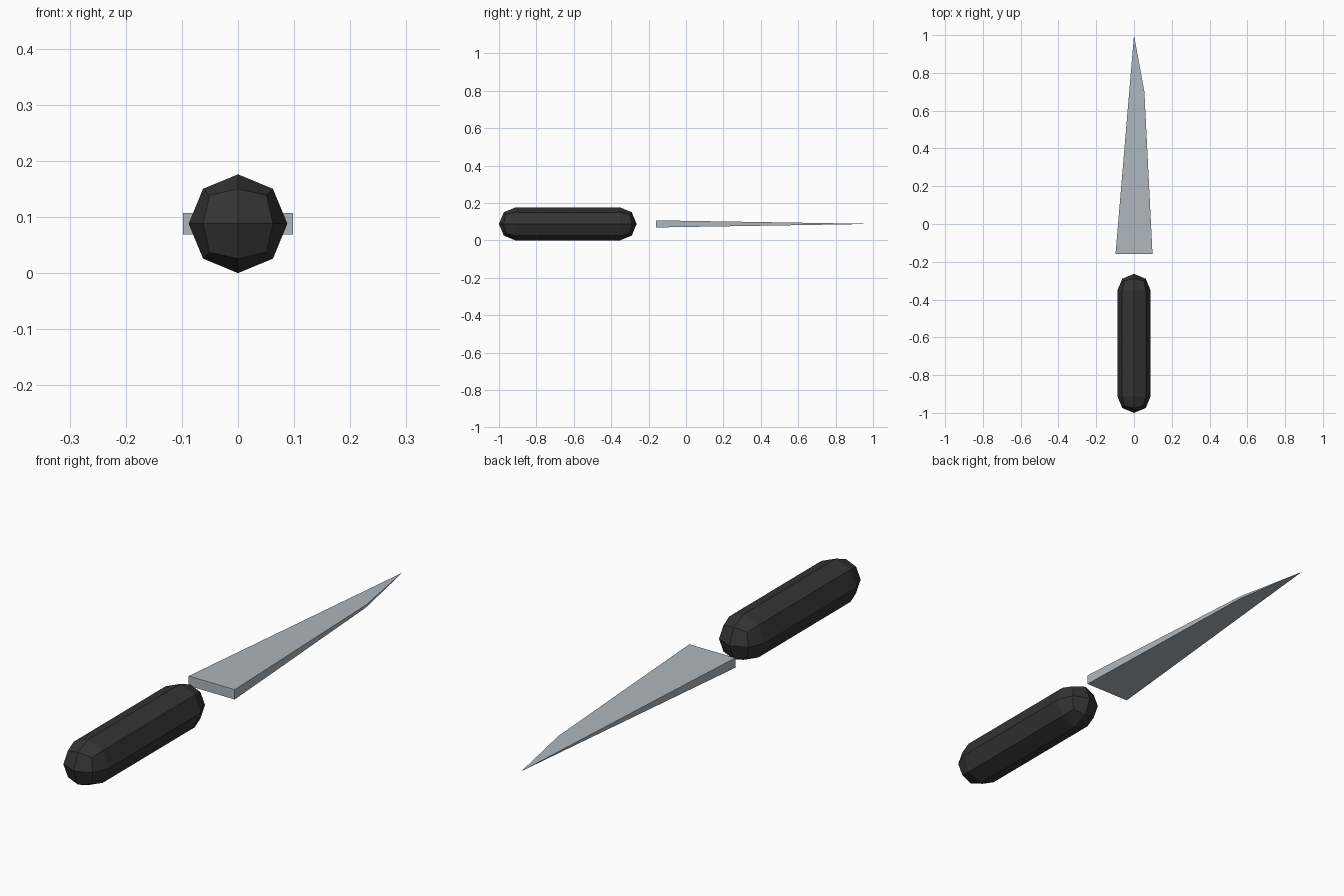
import bpy
import bmesh
from mathutils import Vector

if "Cube" in bpy.data.objects:
    bpy.data.objects.remove(bpy.data.objects["Cube"], do_unlink=True)


def make_material(name, rgb, roughness):
    mat = bpy.data.materials.new(name)
    mat.use_nodes = True
    mat.diffuse_color = (*rgb, 1)
    shader = mat.node_tree.nodes["Principled BSDF"]
    shader.inputs["Base Color"].default_value = (*rgb, 1)
    shader.inputs["Roughness"].default_value = roughness
    return mat


def finish(bm, name, mat):
    bmesh.ops.recalc_face_normals(bm, faces=bm.faces[:])
    mesh = bpy.data.meshes.new(name)
    bm.to_mesh(mesh)
    bm.free()
    mesh.materials.append(mat)
    obj = bpy.data.objects.new(name, mesh)
    bpy.context.collection.objects.link(obj)
    return obj


RADIUS = 0.088      # handle radius, also the height of the centre line
black = make_material("black grip", (0.034, 0.034, 0.034), 0.6)
steel = make_material("steel grey", (0.42, 0.47, 0.51), 0.4)

# Handle: a cut cube rounded into a sphere, its two halves pulled apart
bm = bmesh.new()
bmesh.ops.create_cube(bm, size=2)
for point, normal in (((0, 0, 0), (1, 0, 0)), ((0, 0, 0), (0, 0, 1)),
                      ((0, -0.5, 0), (0, 1, 0)), ((0, 0.5, 0), (0, 1, 0))):
    bmesh.ops.bisect_plane(bm, geom=bm.verts[:] + bm.edges[:] + bm.faces[:],
                           plane_co=point, plane_no=normal)
for v in bm.verts:
    side = 1 if v.co.y > 0 else -1
    if abs(v.co.y) < 0.9:
        v.co.y = 0
    v.co = v.co.normalized() * RADIUS
    v.co.y += side * 0.28
handle = finish(bm, "handle", black)
handle.location = (0, -0.632, RADIUS)

# Blade: a flat outline whose thickness tapers evenly to the tip
BASE_Y, TIP_Y, HALF_THICK = -0.16, 1.0, 0.019
outline = [(-0.098, BASE_Y), (0.098, BASE_Y), (0.055, 0.7)]
bm = bmesh.new()
tip = bm.verts.new((0, TIP_Y, 0))
layers = []
for sign in (1, -1):
    layer = []
    for x, y in outline:
        z = sign * HALF_THICK * (TIP_Y - y) / (TIP_Y - BASE_Y)
        layer.append(bm.verts.new((x, y, z)))
    bm.faces.new(layer + [tip])
    layers.append(layer)
upper, lower = layers
for i in range(2):
    bm.faces.new((upper[i], upper[i + 1], lower[i + 1], lower[i]))
for i in (0, 2):
    bm.faces.new((upper[i], lower[i], tip))
blade = finish(bm, "blade", steel)
blade.location = Vector((0, 0, RADIUS))
